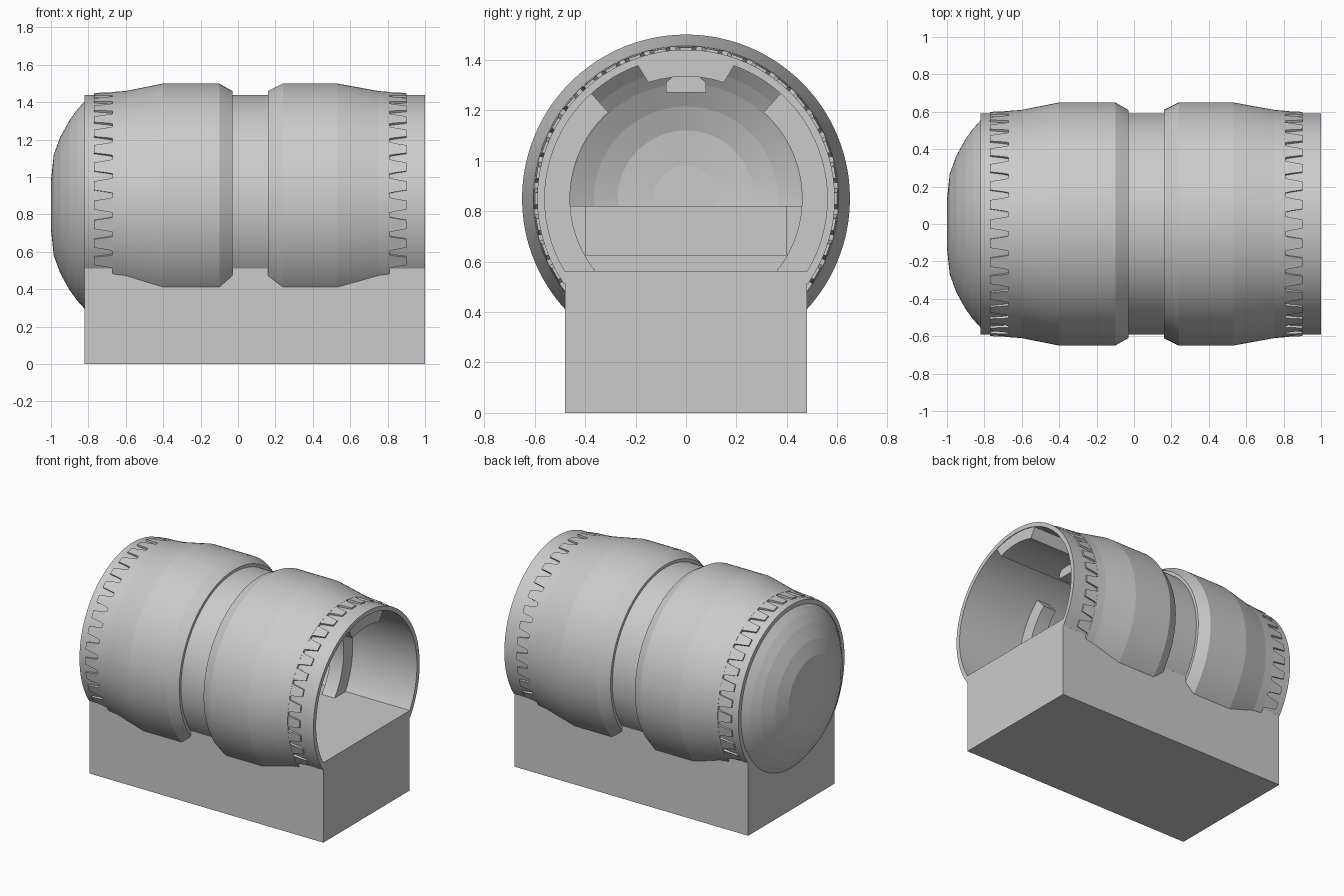
import bpy, bmesh, math
from math import sin, cos, radians

if "Cube" in bpy.data.objects:
    bpy.data.objects.remove(bpy.data.objects["Cube"])

CZ = 0.85  # height of the barrel axis

grey = bpy.data.materials.new("light_grey")
grey.diffuse_color = (0.6, 0.6, 0.6, 1)
grey.use_nodes = True
grey.node_tree.nodes["Principled BSDF"].inputs["Base Color"].default_value = grey.diffuse_color


def finish(name, bm, smooth=False):
    bmesh.ops.recalc_face_normals(bm, faces=bm.faces)
    me = bpy.data.meshes.new(name)
    bm.to_mesh(me)
    bm.free()
    ob = bpy.data.objects.new(name, me)
    bpy.context.collection.objects.link(ob)
    me.materials.append(grey)
    if smooth:
        bpy.ops.object.select_all(action='DESELECT')
        ob.select_set(True)
        bpy.context.view_layer.objects.active = ob
        bpy.ops.object.shade_smooth_by_angle(angle=radians(5))
    return ob


def point(x, r, deg):
    return (x, r * cos(radians(deg)), CZ + r * sin(radians(deg)))


def lathe(name, profile, a0, a1, n=128, closed=True):
    """Sweep an (x, radius) profile around the barrel axis from a0 to a1 degrees."""
    bm = bmesh.new()
    rings = [[bm.verts.new(point(x, r, a0 + (a1 - a0) * i / n)) for x, r in profile]
             for i in range(n + 1)]
    m = len(profile)
    for a, b in zip(rings, rings[1:]):
        for j in range(m if closed else m - 1):
            k = (j + 1) % m
            bm.faces.new((a[j], a[k], b[k], b[j]))
    if closed:
        bm.faces.new(rings[0])
        bm.faces.new(rings[-1])
    return finish(name, bm, True)


def box(name, x0, x1, hy, z0, z1):
    bm = bmesh.new()
    bmesh.ops.create_cube(bm, size=1)
    for v in bm.verts:
        v.co = ((x0 + x1) / 2 + v.co.x * (x1 - x0), v.co.y * 2 * hy,
                (z0 + z1) / 2 + v.co.z * (z1 - z0))
    return finish(name, bm)


def prism(name, outline, x0, x1):
    """Extrude a (y, z) outline along x."""
    bm = bmesh.new()
    f = bm.faces.new([bm.verts.new((x0, y, z)) for y, z in outline])
    ext = bmesh.ops.extrude_face_region(bm, geom=[f])
    for v in ext["geom"]:
        if isinstance(v, bmesh.types.BMVert):
            v.co.x = x1
    return finish(name, bm)


def teeth(name, x_base, x_tip, r_base, r_tip):
    """Row of tapered teeth along the edge of a sleeve."""
    bm = bmesh.new()
    for k in range(-3, 22):
        a = k * 10 + 0.0
        layers = []
        for inset in (0, 1):
            pts = []
            for t, half in ((0, 3.9), (0.3, 3.3), (1, 2.3)):
                x = x_base + (x_tip - x_base) * t
                r = 0.585 if inset else r_base + (r_tip - r_base) * t
                pts.append((x, r, half))
            loop = [point(x, r, a - h) for x, r, h in pts]
            loop += [point(x, r, a + h) for x, r, h in reversed(pts)]
            layers.append([bm.verts.new(p) for p in loop])
        top, low = layers
        bm.faces.new(top)
        bm.faces.new(low)
        for i in range(6):
            j = (i + 1) % 6
            bm.faces.new((top[i], top[j], low[j], low[i]))
    return finish(name, bm)


# Base block, its top is the floor inside the barrel
box("base_block", -0.82, 1.0, 0.48, 0, 0.562)

# Main tube
lathe("barrel_tube", [(-0.82, 0.56), (-0.82, 0.59), (1, 0.59), (1, 0.56)], -35, 215)

# Two thick outer sleeves
lathe("left_sleeve", [(-0.67, 0.58), (-0.67, 0.605), (-0.6, 0.61), (-0.4, 0.65),
                      (-0.1, 0.65), (-0.03, 0.61), (-0.03, 0.58)], -44, 224)
lathe("right_sleeve", [(0.16, 0.58), (0.16, 0.61), (0.24, 0.65), (0.53, 0.65),
                       (0.75, 0.61), (0.81, 0.605), (0.81, 0.58)], -44, 224)
teeth("left_teeth", -0.67, -0.77, 0.605, 0.6)
teeth("right_teeth", 0.81, 0.9, 0.605, 0.6)

# Domed end cap
lathe("end_dome", [(-1, 0.0005), (-1, 0.13), (-0.985, 0.27), (-0.95, 0.365), (-0.9, 0.455),
                   (-0.86, 0.51), (-0.815, 0.56)], 0, 360, closed=False)

# Inner rib, open at the top, one half on each side
for side, a0, a1 in (("right", -40, 48), ("left", 132, 220)):
    lathe("inner_rib_" + side, [(0.4, 0.46), (0.4, 0.57), (0.5, 0.57), (0.5, 0.46)], a0, a1, 48)

# Raised platform at the back with a front panel
box("platform", -0.82, -0.02, 0.5, 0.55, 0.82)
box("platform_panel", -0.05, 0.0, 0.4, 0.622, 0.82)

# Overhead console and small lamp
arc = [(0.484 * sin(radians(t)), CZ + 0.484 * cos(radians(t))) for t in range(-18, 19, 6)]
top = [(0.566 * sin(radians(t)), CZ + 0.566 * cos(radians(t))) for t in range(20, -21, -5)]
prism("overhead_console", arc + top, 0.4, 0.995)
prism("overhead_lamp", [(-0.08, 1.27), (0.08, 1.27), (0.08, 1.31), (0.05, 1.335),
                        (-0.05, 1.335), (-0.08, 1.31)], 0.42, 0.56)
